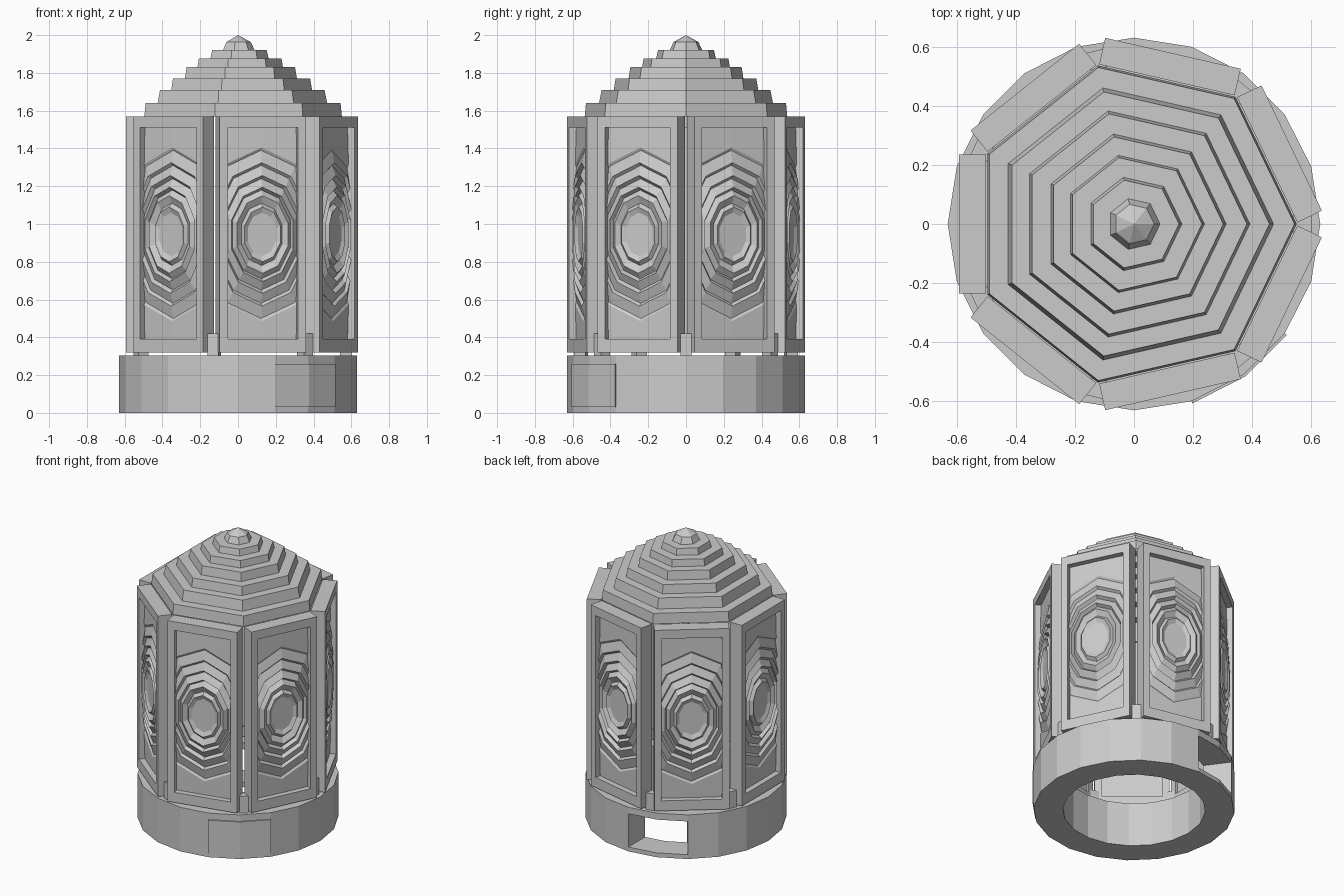
import bpy, bmesh, math
from mathutils import Matrix, Vector

if "Cube" in bpy.data.objects:
    bpy.data.objects.remove(bpy.data.objects["Cube"])

N = 7                       # lens panels
STEP = 2 * math.pi / N
MID = 0.945                 # lens centre height


def finish(name, bm):
    bmesh.ops.recalc_face_normals(bm, faces=bm.faces)
    me = bpy.data.meshes.new(name)
    bm.to_mesh(me)
    bm.free()
    ob = bpy.data.objects.new(name, me)
    bpy.context.collection.objects.link(ob)
    return ob


def arc_block(name, degs, r0, r1, z0, z1, closed=False):
    """Faceted ring or ring segment with a vertex at each angle."""
    bm = bmesh.new()
    rings = []
    for d in degs:
        c, s = math.cos(math.radians(d)), math.sin(math.radians(d))
        rings.append([bm.verts.new((r * c, r * s, z))
                      for r, z in ((r0, z0), (r1, z0), (r1, z1), (r0, z1))])
    n = len(rings)
    for i in range(n if closed else n - 1):
        a, b = rings[i], rings[(i + 1) % n]
        for j in range(4):
            k = (j + 1) % 4
            bm.faces.new((a[j], a[k], b[k], b[j]))
    if not closed:
        bm.faces.new(rings[0])
        bm.faces.new(rings[-1])
    return finish(name, bm)


def outward(angle):
    """Local x = outward, y = tangent, z = up."""
    return Matrix.Rotation(angle, 4, 'Z')


# Base ring with an open slot at the back
base = arc_block("base_ring", range(0, 360, 18), 0.447, 0.63, 0, 0.305, True)
cutter = arc_block("slot_cutter", (90, 108, 126), 0.40, 0.70, 0.03, 0.26)
cutter.hide_render = True
cutter.hide_viewport = True
mod = base.modifiers.new("slot", 'BOOLEAN')
mod.operation = 'DIFFERENCE'
mod.solver = 'EXACT'
mod.object = cutter
bpy.context.view_layer.update()
dg = bpy.context.evaluated_depsgraph_get()
cut_mesh = bpy.data.meshes.new_from_object(base.evaluated_get(dg))
base.modifiers.clear()
base.data = cut_mesh
bpy.data.objects.remove(cutter)

# Closed door plates at the front right
arc_block("base_door", (-72, -54, -36), 0.60, 0.638, 0.03, 0.26)


def frame(name, angle):
    bm = bmesh.new()
    loops = []
    for hw, zb, zt in ((0.235, 0.32, 1.57), (0.19, 0.39, 1.51)):
        for x in (0.50, 0.592):
            loops.append([bm.verts.new((x, y, z)) for y, z in
                          ((-hw, zb), (hw, zb), (hw, zt), (-hw, zt))])
    ob, of, ib, inf = loops
    for a, b in ((ob, of), (of, inf), (inf, ib), (ib, ob)):
        for j in range(4):
            k = (j + 1) % 4
            bm.faces.new((a[j], a[k], b[k], b[j]))
    bm.transform(outward(angle))
    return finish(name, bm)


# Stepped lens section: (half height, distance from axis)
LENS = ((0.115, 0.570), (0.145, 0.583), (0.165, 0.563), (0.205, 0.583),
        (0.235, 0.558), (0.250, 0.580), (0.295, 0.554), (0.312, 0.574),
        (0.365, 0.552), (0.380, 0.567), (0.445, 0.550), (0.460, 0.558),
        (0.90, 0.545))


def lens(name, angle):
    bm = bmesh.new()
    rings = []
    for h, x in LENS:
        rings.append([bm.verts.new((x, h / 1.42 * math.sin(t), MID + h * math.cos(t)))
                      for t in (2 * math.pi * i / 10 for i in range(10))])
    bm.faces.new(rings[0])
    for a, b in zip(rings, rings[1:]):
        for j in range(10):
            k = (j + 1) % 10
            bm.faces.new((a[j], a[k], b[k], b[j]))
    # Trim the elliptical rings to the frame opening
    for co, no in (((0, 0.19, 0), (0, 1, 0)), ((0, -0.19, 0), (0, -1, 0)),
                   ((0, 0, 1.51), (0, 0, 1)), ((0, 0, 0.39), (0, 0, -1))):
        bmesh.ops.bisect_plane(bm, geom=bm.verts[:] + bm.edges[:] + bm.faces[:],
                               plane_co=co, plane_no=no, clear_outer=True)
    # Flat back face pulled inwards from the trimmed edge
    edges = [e for e in bm.edges if e.is_boundary]
    ext = bmesh.ops.extrude_edge_only(bm, edges=edges)["geom"]
    for v in ext:
        if isinstance(v, bmesh.types.BMVert):
            v.co.x = 0.515
    bmesh.ops.holes_fill(bm, edges=[e for e in bm.edges if e.is_boundary], sides=0)
    bm.transform(outward(angle))
    return finish(name, bm)


def peg(name, angle):
    bm = bmesh.new()
    bmesh.ops.create_cube(bm, size=1, matrix=outward(angle)
                          @ Matrix.Translation((0.57, 0, 0.36))
                          @ Matrix.Diagonal((0.06, 0.06, 0.12, 1)))
    return finish(name, bm)


for i in range(N):
    frame(f"lens_frame_{i + 1}", STEP * (i + 0.5))
    lens(f"lens_{i + 1}", STEP * (i + 0.5))
    peg(f"corner_peg_{i + 1}", STEP * i)

# Stepped seven-sided roof: (corner radius, height)
ROOF = ((0.550, 1.57), (0.543, 1.64), (0.472, 1.64), (0.458, 1.71),
        (0.392, 1.71), (0.382, 1.77), (0.312, 1.77), (0.302, 1.83),
        (0.238, 1.83), (0.230, 1.877), (0.162, 1.877), (0.152, 1.92),
        (0.088, 1.92), (0.068, 1.963))
bm = bmesh.new()
rings = [[bm.verts.new((r * math.cos(STEP * i), r * math.sin(STEP * i), z))
          for i in range(N)] for r, z in ROOF]
tip = bm.verts.new((0, 0, 2.0))
for a, b in zip(rings, rings[1:]):
    for j in range(N):
        k = (j + 1) % N
        bm.faces.new((a[j], a[k], b[k], b[j]))
for j in range(N):
    bm.faces.new((rings[-1][j], rings[-1][(j + 1) % N], tip))
finish("stepped_roof", bm)
